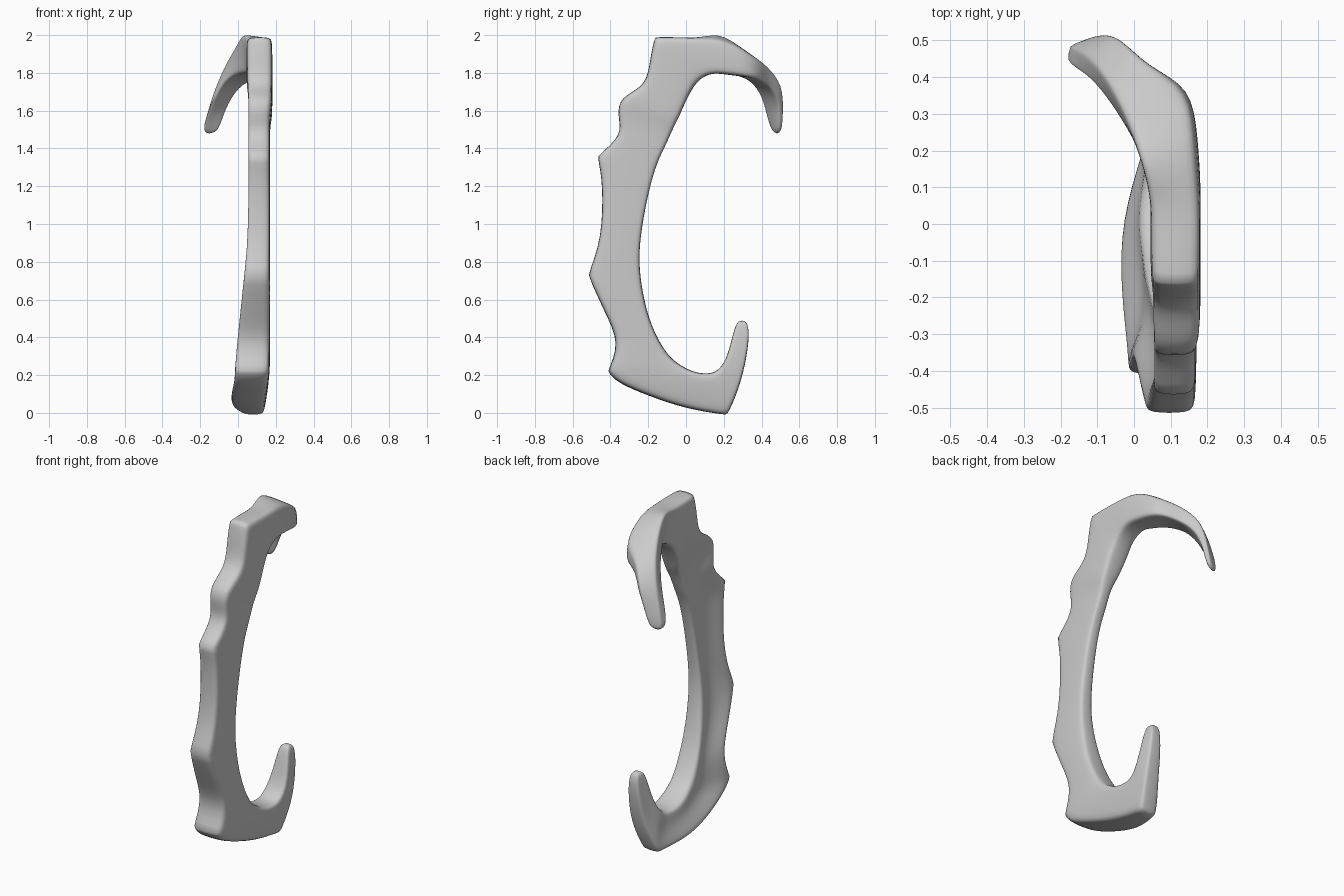
import bpy, bmesh
from mathutils import Vector as V

# Hook at the top: corner points (outer left, outer right, inner right, inner left), tip first
hook = [
    [(-.185, .49, 1.47), (-.12, .51, 1.47), (-.105, .485, 1.47), (-.195, .45, 1.48)],
    [(-.16, .48, 1.60), (-.085, .518, 1.60), (-.07, .495, 1.59), (-.165, .42, 1.58)],
    [(-.12, .455, 1.73), (-.045, .518, 1.74), (-.02, .49, 1.68), (-.125, .395, 1.67)],
    [(-.065, .385, 1.86), (.03, .435, 1.84), (.045, .42, 1.75), (-.08, .345, 1.75)],
    [(-.01, .26, 1.96), (.155, .37, 1.88), (.16, .38, 1.77), (-.015, .25, 1.79)],
    [(.015, .17, 2.025), (.168, .21, 1.985), (.178, .24, 1.79), (.03, .18, 1.79)],
]
# C-shaped body: outer y, z and inner y, z from the top down to the lower hook tip
body = [
    (.06, 1.985, .15, 1.80), (-.05, 1.99, .09, 1.78), (-.165, 1.99, .05, 1.74),
    (-.185, 1.91, .02, 1.69), (-.2, 1.79, -.01, 1.63), (-.24, 1.72, -.03, 1.58),
    (-.35, 1.67, -.05, 1.54), (-.365, 1.58, -.075, 1.49), (-.335, 1.47, -.11, 1.41),
    (-.47, 1.36, -.15, 1.33), (-.44, 1.22, -.195, 1.19), (-.445, .92, -.25, .9),
    (-.52, .73, -.245, .72), (-.43, .53, -.205, .52), (-.35, .37, -.15, .39),
    (-.415, .22, -.09, .3), (-.37, .16, -.04, .26), (-.2, .09, .02, .225),
    (0, .02, .08, .208), (.215, -.012, .14, .21), (.24, .03, .18, .235),
    (.295, .17, .215, .29), (.33, .34, .242, .39), (.335, .45, .26, .46),
    (.315, .49, .28, .49)]
sharp_crests = (2, 9, 12, 15, 19)


def left_x(y, z):
    # The body widens to the left near the base, then narrows at the lower hook
    x = .045 - .075 * min(1, max(0, (.95 - z) / .7)) - .02 * (z < .15)
    return x + .10 * min(1, max(0, y / .3)) * (z < 1)


def section(corners, groove):
    # Chamfered four-sided section with a channel on the left
    c = [V(p) for p in corners]
    ring = []
    for i in range(4):
        ring += [c[i].lerp(c[i - 1], .09), c[i].lerp(c[(i + 1) % 4], .09)]
    ring.append(c[3].lerp(c[0], .42) + V((groove, 0, 0)))
    return ring


rings = [section(h, 0) for h in hook]
for i, (yo, zo, yi, zi) in enumerate(body):
    tip = max(0, i - len(body) + 4) / 3
    a, b = left_x(yo, zo), left_x(yi, zi)
    r = .17 + .012 * (zo > 1.6) - .03 * tip
    ro = r - .03 * max(0, 1 - zo / .2)
    # The inner lip sits further right than the outer one along the middle
    step = min(1, max(0, i - 3) / 4, max(0, 20 - i) / 4)
    b += .05 * step
    rings.append(section([(a, yo, zo), (ro, yo, zo), (r, yi, zi), (b, yi, zi)], .035 * step))

# Loft the sections into one solid
bm = bmesh.new()
crease = bm.edges.layers.float.new("crease_edge")
loops = [[bm.verts.new(p) for p in ring] for ring in rings]
for a, b in zip(loops, loops[1:]):
    for i in range(9):
        j = (i + 1) % 9
        bm.faces.new((a[i], a[j], b[j], b[i]))
bm.faces.new(loops[0])
bm.faces.new(loops[-1])
bmesh.ops.recalc_face_normals(bm, faces=bm.faces)

# Keep the crests on the outer edge crisp
for k in sharp_crests:
    ring = loops[len(hook) + k]
    for i in range(3):
        bm.edges.get((ring[i], ring[i + 1]))[crease] = .5

mesh = bpy.data.meshes.new("curved_hook_frame")
bm.to_mesh(mesh)
bm.free()
frame = bpy.data.objects.new("curved_hook_frame", mesh)
bpy.context.collection.objects.link(frame)

# Soften the surface
sub = frame.modifiers.new("smooth", "SUBSURF")
sub.levels = sub.render_levels = 2
bpy.context.view_layer.objects.active = frame
frame.select_set(True)
bpy.ops.object.shade_smooth()
